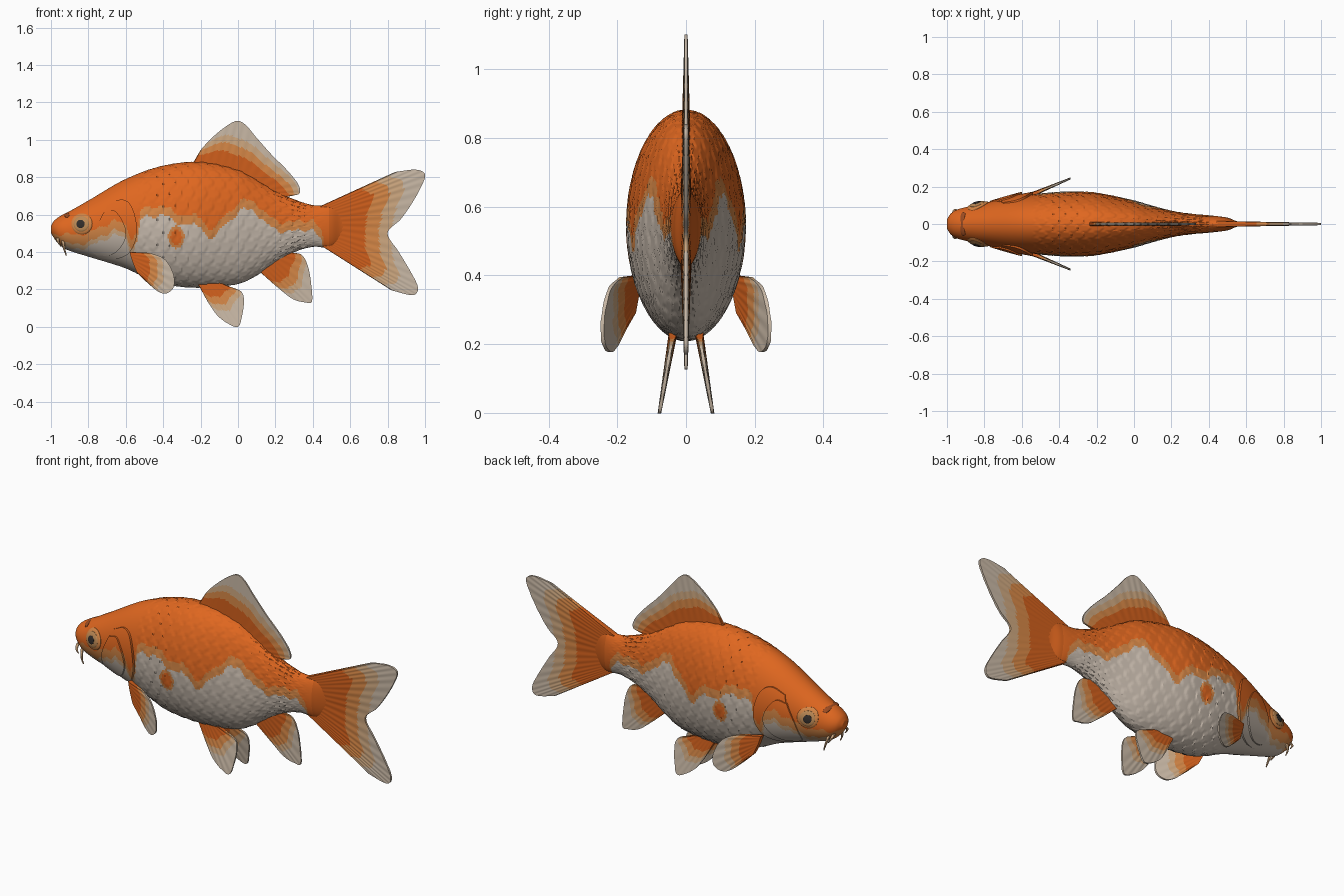
import bpy, bmesh, math
from mathutils import Vector, Matrix

if "Cube" in bpy.data.objects:
    bpy.data.objects.remove(bpy.data.objects["Cube"])

# ---- flat colours
COLOURS = [("orange", (0.74, 0.135, 0.014)), ("light_orange", (0.65, 0.235, 0.06)),
           ("peach", (0.60, 0.38, 0.21)), ("fin_tip", (0.57, 0.47, 0.37)),
           ("belly_white", (0.57, 0.49, 0.415)), ("pupil_dark", (0.03, 0.025, 0.022)),
           ("iris_tan", (0.50, 0.25, 0.09)), ("nostril_brown", (0.33, 0.07, 0.015)),
           ("deep_orange", (0.61, 0.11, 0.011))]
MATS = []
for n, c in COLOURS:
    m = bpy.data.materials.new(n)
    m.diffuse_color = (*c, 1)
    m.use_nodes = True
    m.node_tree.nodes["Principled BSDF"].inputs["Base Color"].default_value = m.diffuse_color
    MATS.append(m)
ORANGE, LIGHT, PEACH, TIP, WHITE, DARK, IRIS, BROWN, DEEP = range(9)


def make(name, verts, faces, mats, angle=30):
    me = bpy.data.meshes.new(name)
    me.from_pydata(verts, [], faces)
    for m in MATS:
        me.materials.append(m)
    for p, i in zip(me.polygons, mats):
        p.material_index = i
    bm = bmesh.new()
    bm.from_mesh(me)
    bmesh.ops.recalc_face_normals(bm, faces=bm.faces)
    bm.to_mesh(me)
    bm.free()
    me.shade_smooth()
    me.set_sharp_from_angle(angle=math.radians(angle))
    ob = bpy.data.objects.new(name, me)
    bpy.context.collection.objects.link(ob)
    return ob


def interp(pts, x, smooth=True):
    """Value of a profile curve at x."""
    if x <= pts[0][0]:
        return pts[0][1]
    for i in range(len(pts) - 1):
        (x0, a), (x1, b) = pts[i], pts[i + 1]
        if x <= x1:
            t, d = (x - x0) / (x1 - x0), x1 - x0
            if not smooth:
                return a + (b - a) * t
            p, q = pts[max(i - 1, 0)], pts[min(i + 2, len(pts) - 1)]
            ma, mb = (b - p[1]) / (x1 - p[0]) * d, (q[1] - a) / (q[0] - x0) * d
            return (a * (2*t**3 - 3*t*t + 1) + ma * (t**3 - 2*t*t + t)
                    + b * (3*t*t - 2*t**3) + mb * (t**3 - t*t))
    return pts[-1][1]


def spline(pts, u):
    """Point at u (0..1) along a smooth path."""
    k = u * (len(pts) - 1)
    return Vector([interp([(i, p[c]) for i, p in enumerate(pts)], k) for c in range(2)])


# ---- body profiles: back line, belly line, half width, colour border
TOP = [(-1, .54), (-.985, .565), (-.95, .592), (-.9, .618), (-.8, .675), (-.6, .79), (-.4, .86), (-.2, .88),
       (0, .838), (.1, .785), (.2, .725), (.3, .68), (.4, .65), (.5, .645), (.56, .61), (.62, .55)]
BOT = [(-1, .50), (-.97, .455), (-.92, .415), (-.8, .375), (-.7, .345), (-.6, .312), (-.5, .266), (-.4, .228),
       (-.2, .21), (0, .23), (.1, .275), (.2, .345), (.3, .4), (.4, .428), (.5, .425), (.56, .47), (.62, .53)]
WID = [(-1, .025), (-.98, .055), (-.95, .075), (-.9, .09), (-.8, .113), (-.6, .15), (-.4, .171), (-.3, .172),
       (-.2, .166), (0, .125), (.1, .096), (.2, .07), (.3, .054), (.4, .046), (.5, .034), (.55, .015), (.62, .003)]
EDGE = [(-1, .5), (-.9, .49), (-.8, .50), (-.74, .53), (-.66, .57), (-.6, .54), (-.57, .47), (-.54, .5),
        (-.52, .63), (-.4, .65), (-.34, .61), (-.2, .585), (-.16, .53), (-.12, .53), (-.08, .59), (-.03, .63),
        (.03, .68), (.09, .67), (.15, .6), (.22, .56), (.3, .56), (.4, .575), (.45, .5), (.475, .3)]


def section(x):
    a, b = interp(TOP, x), interp(BOT, x)
    return (a + b) / 2, (a - b) / 2, interp(WID, x)


def surf_y(x, z):
    c, h, w = section(x)
    return w * math.sqrt(max(0, 1 - ((z - c) / h) ** 2))


def coat(x, z):
    """Orange back, pale belly, a ragged band between, one spot."""
    e = interp(EDGE, x, False) + .008 * math.sin(47 * x) + .006 * math.sin(101 * x)
    spot = math.hypot((x + .33) / .04, (z - .48) / .055)
    if x > .49:
        return DEEP
    if z > e or spot < .75:
        return ORANGE
    if z > e - .05 or spot < 1.1:
        return LIGHT
    return PEACH if x < -.55 and z > e - .075 else WHITE


# ---- body, with overlapping scales in relief
NX, NA, ROWS = 250, 168, 28
verts, faces, mats = [], [], []
for i in range(NX + 1):
    x = -1 + 1.62 * (i / NX) ** 1.15
    c, h, w = section(x)
    fade = min(1, max(0, (x + .55) / .04)) * min(1, max(0, (.47 - x) / .15))
    for j in range(NA):
        a = 2 * math.pi * j / NA
        r = (j + .5) / NA * ROWS
        k = math.floor(r)
        v = 2 * (r - k) - 1
        saw = (x / .066 + .5 * (k % 2) + .35 * v * v) % 1
        d = .0045 * (saw - .5) * fade
        verts.append((x, (w + d) * math.sin(a), c + (h + d) * math.cos(a)))
for i in range(NX):
    for j in range(NA):
        f = (i*NA + j, i*NA + (j+1) % NA, (i+1)*NA + (j+1) % NA, (i+1)*NA + j)
        faces.append(f)
        mats.append(coat(sum(verts[q][0] for q in f) / 4, sum(verts[q][2] for q in f) / 4))
faces += [tuple(range(NA)), tuple(range(NX*NA, (NX+1)*NA))]
mats += [ORANGE, DEEP]
make("body", verts, faces, mats)


# ---- fins: lofted from root line to rim, thin and ribbed
def fin(name, root, rim, y_at, sides=(1,), bands=(.5, .64, .78), thick=.012, rays=14, nu=112, nv=28):
    lines = [(spline(root, i / nu), spline(rim, i / nu)) for i in range(nu + 1)]
    longest = max((b - a).length for a, b in lines)

    def colour(i, j):
        a, b = lines[min(i, nu)]
        m = (j + .5) / nv * math.sqrt((b - a).length / longest) + .02 * math.sin(i * .2)
        return [DEEP, LIGHT, PEACH, TIP][sum(m > q for q in bands)]
    for s in sides:
        verts, faces, mats = [], [], []
        for face in (1, -1):
            for i, (a, b) in enumerate(lines):
                for j in range(nv + 1):
                    v = j / nv
                    rib = 1 - .22 * min(1, 1.5 * v) * (.5 - .5 * math.cos(2 * rays * math.pi * i / nu))
                    p = a.lerp(b, v)
                    t = thick * (1 - .6 * v) * (rib if 0 < i < nu else .6)
                    verts.append((p.x, s * y_at(p.x, p.y) + face * t, p.y))
        n, off = nv + 1, (nu + 1) * (nv + 1)
        for o in (0, off):
            for i in range(nu):
                for j in range(nv):
                    q = o + i*n + j
                    faces.append((q, q+1, q+n+1, q+n))
                    mats.append(colour(i, j))
        border = ([(i*n + nv, (i+1)*n + nv, i, nv) for i in range(nu)]
                  + [(i*n, (i+1)*n, i, 0) for i in range(nu)]
                  + [(k*n + j, k*n + j+1, k, j) for k in (0, nu) for j in range(nv)])
        for p, q, i, j in border:
            faces.append((p, q, q + off, p + off))
            mats.append(colour(i, j))
        tag = "" if len(sides) == 1 else ("_left" if s < 0 else "_right")
        make(name + tag, verts, faces, mats, 40)


fin("dorsal_fin", [(-.25, .86), (-.06, .83), (.1, .76), (.24, .69)],
    [(-.2, .945), (-.15, 1.0), (-.08, 1.06), (-.01, 1.1), (.04, 1.08), (.1, 1.01), (.18, .92),
     (.26, .84), (.32, .765), (.33, .715), (.29, .70)], lambda x, z: 0, bands=(.38, .55, .7))
fin("tail_fin", [(.44, .645), (.46, .58), (.46, .49), (.45, .43)],
    [(.84, .828), (.95, .84), (1.0, .815), (.98, .75), (.93, .66), (.87, .575), (.80, .50),
     (.86, .4), (.92, .3), (.96, .22), (.955, .18), (.92, .17), (.82, .195)],
    lambda x, z: 0, rays=18, thick=.016, bands=(.47, .63, .77))
fin("anal_fin", [(.11, .30), (.18, .36), (.25, .41)],
    [(.2, .22), (.29, .15), (.36, .13), (.395, .135), (.392, .22), (.375, .32), (.34, .385), (.28, .395)],
    lambda x, z: 0, rays=9, bands=(.4, .57, .69))
fin("pelvic_fin", [(-.22, .24), (-.15, .24), (-.08, .23)],
    [(-.16, .13), (-.11, .06), (-.05, .015), (0, 0), (.02, .05), (.032, .14), (.015, .19), (-.05, .215)],
    lambda x, z: .038 + (.23 - z) * .17, sides=(-1, 1), bands=(.33, .5, .64), rays=8, thick=.013)
fin("pectoral_fin", [(-.58, .40), (-.565, .35), (-.54, .29)],
    [(-.47, .395), (-.39, .36), (-.345, .28), (-.345, .21), (-.385, .178), (-.43, .19), (-.49, .24)],
    lambda x, z: .147 + (x + .57) * .42, sides=(-1, 1), bands=(.42, .6, .73), rays=8, thick=.014)


# ---- plates laid on the head surface, both sides
def patch(name, outline, lift, paint, n=72, rings=14):
    loop = [spline(outline + outline[:1], i / n) for i in range(n)]
    mid = sum(loop, Vector((0, 0))) / n
    for s in (-1, 1):
        verts, faces, mats = [], [], []
        for r in range(1, rings + 2):
            t = min(1, r / rings)
            for p in loop:
                q = mid.lerp(p, t)
                d = lift(q.x, t) if r <= rings else -.012
                verts.append((q.x, s * (surf_y(q.x, q.y) + d), q.y))
        faces.append(tuple(range(n)))
        mats.append(paint(mid.x, mid.y))
        for r in range(rings):
            for i in range(n):
                a, b = r*n + i, r*n + (i+1) % n
                faces.append((a, b, b + n, a + n))
                mats.append(paint((verts[a][0] + verts[b+n][0]) / 2, (verts[a][2] + verts[b+n][2]) / 2))
        make(name + ("_left" if s < 0 else "_right"), verts, faces, mats)


def circle(x, z, r):
    return [(x + r * math.cos(k * math.pi / 8), z + r * math.sin(k * math.pi / 8)) for k in range(16)]


patch("gill_cover", [(-.70, .65), (-.63, .68), (-.58, .66), (-.55, .59), (-.54, .5), (-.56, .43), (-.6, .38),
                     (-.68, .36), (-.76, .385), (-.75, .5)],
      lambda x, t: .001 + .014 * max(0, (x + .76) / .22), coat)
patch("cheek_plate", [(-.72, .61), (-.66, .62), (-.61, .55), (-.6, .48), (-.64, .41), (-.7, .38), (-.78, .4),
                      (-.77, .5)], lambda x, t: .004 + .018 * max(0, (x + .78) / .18), coat)
dome = lambda base, rise: (lambda x, t: base + rise * math.sqrt(1 - min(1, t * t)))
patch("eye_rim", circle(-.835, .55, .056), dome(.002, .009), lambda x, z: LIGHT)
patch("eye_iris", circle(-.838, .55, .041), dome(.009, .006), lambda x, z: IRIS)
patch("eye_pupil", circle(-.842, .55, .022), dome(.015, .003), lambda x, z: DARK)
patch("nostril", circle(-.915, .597, .013), dome(.002, .008), lambda x, z: BROWN)


# ---- lips
def blob(name, loc, size, tilt, mat):
    bm = bmesh.new()
    bmesh.ops.create_uvsphere(bm, u_segments=32, v_segments=16, radius=1)
    bm.transform(Matrix.Translation(loc) @ Matrix.Rotation(tilt, 4, 'Y') @ Matrix.Diagonal((*size, 1)))
    make(name, [v.co[:] for v in bm.verts], [[v.index for v in f.verts] for f in bm.faces], [mat] * len(bm.faces))
    bm.free()


blob("upper_lip", (-.957, 0, .487), (.04, .055, .016), .6, LIGHT)
blob("lower_lip", (-.942, 0, .458), (.035, .048, .015), .6, PEACH)

# ---- barbels: two tapering whiskers each side
for s, side in ((-1, "left"), (1, "right")):
    for k, (x, z, l) in enumerate([(-.935, .465, .085), (-.965, .475, .045)]):
        verts, N, R = [], 10, 10
        for i in range(N + 1):
            t = i / N
            for j in range(R):
                a, r = 2 * math.pi * j / R, .010 * (1 - .7 * t)
                verts.append((x + .018 * t * t + r * math.cos(a),
                              s * (.052 + .025 * math.sin(t * 2)) + r * math.sin(a), z - l * t))
        faces = [(i*R + j, i*R + (j+1) % R, (i+1)*R + (j+1) % R, (i+1)*R + j) for i in range(N) for j in range(R)]
        faces += [tuple(range(R)), tuple(range(N*R, (N+1)*R))]
        make(f"barbel_{side}_{k + 1}", verts, faces, [PEACH] * len(faces))
